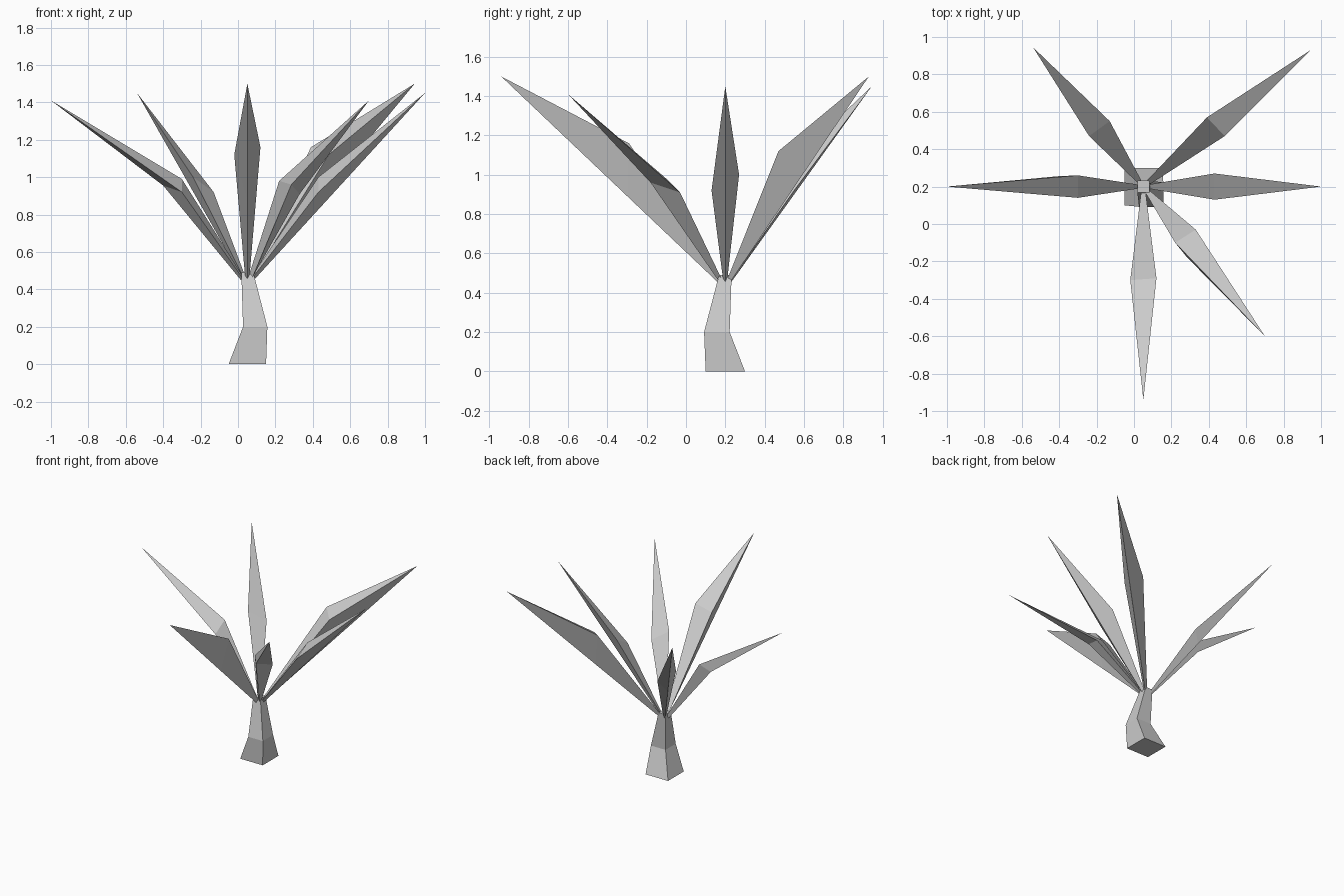
import bpy
from mathutils import Vector

if "Cube" in bpy.data.objects:
    bpy.data.objects.remove(bpy.data.objects["Cube"])


def make(name, verts, faces):
    me = bpy.data.meshes.new(name)
    me.from_pydata([tuple(v) for v in verts], [], faces)
    ob = bpy.data.objects.new(name, me)
    bpy.context.collection.objects.link(ob)
    bpy.context.view_layer.objects.active = ob
    ob.select_set(True)
    bpy.ops.object.mode_set(mode='EDIT')
    bpy.ops.mesh.select_all(action='SELECT')
    bpy.ops.mesh.normals_make_consistent(inside=False)
    bpy.ops.object.mode_set(mode='OBJECT')
    ob.select_set(False)
    return ob


# Trunk: stacked square sections (centre x, centre y, half width, z)
verts, faces = [], []
sections = [(0.05, 0.20, 0.10, 0), (0.092, 0.157, 0.065, 0.2), (0.05, 0.2, 0.032, 0.49)]
for x, y, h, z in sections:
    verts += [(x - h, y - h, z), (x + h, y - h, z), (x + h, y + h, z), (x - h, y + h, z)]
for k in (0, 4):
    for i in range(4):
        j = (i + 1) % 4
        faces.append((k + i, k + j, k + 4 + j, k + 4 + i))
faces += [(3, 2, 1, 0), (8, 9, 10, 11)]
make("trunk", verts, faces)


# Leaf: small triangular root, two wide shoulder points, a keel point and a tip
def leaf(name, tip, a, b, keel=None):
    tip, a, b = Vector(tip), Vector(a), Vector(b)
    out = Vector((tip.x - 0.05, tip.y - 0.2, 0)).normalized()
    root = Vector((0.05, 0.2, 0.465)) + out * 0.025
    side = (b - a).normalized() * 0.012
    low = root + out * 0.01 - Vector((0, 0, 0.015))
    if keel is None:
        # straight keel under the shoulders
        t = ((a + b) / 2 - low).dot(out) / (tip - low).dot(out)
        keel = low.lerp(tip, t)
    vs = [root - side, root + side, low, a, b, Vector(keel), tip]
    fs = [(0, 2, 1), (0, 1, 4, 3), (1, 2, 5, 4), (2, 0, 3, 5),
          (3, 4, 6), (4, 5, 6), (5, 3, 6)]
    make(name, vs, fs)


leaf("leaf_front", (0.05, -0.94, 1.5), (-0.02, -0.3, 1.12), (0.12, -0.29, 1.16))
leaf("leaf_right", (1.0, 0.2, 1.45), (0.43, 0.13, 0.92), (0.43, 0.27, 1.0))
leaf("leaf_back_right", (0.945, 0.93, 1.5), (0.485, 0.47, 1.12), (0.39, 0.57, 1.16))
leaf("leaf_back_left", (-0.54, 0.945, 1.45), (-0.13, 0.55, 0.92), (-0.24, 0.47, 1.0))
leaf("leaf_left", (-1.0, 0.2, 1.41), (-0.3, 0.26, 0.99), (-0.3, 0.14, 0.92),
     (-0.40, 0.256, 0.955))
leaf("leaf_front_right", (0.7, -0.6, 1.41), (0.22, -0.1, 0.98), (0.33, -0.03, 0.91),
     (0.285, -0.18, 0.96))
